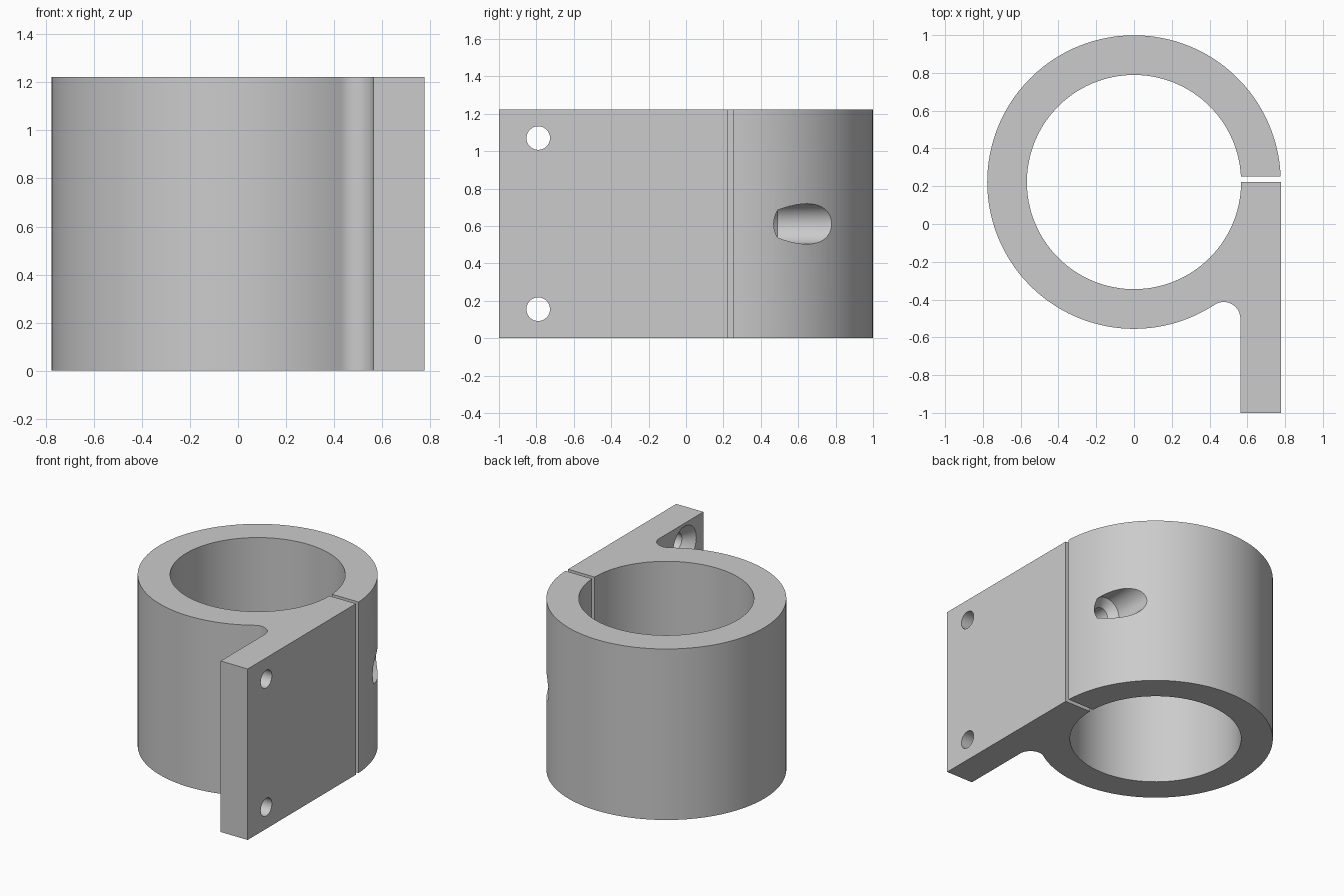
import bpy, bmesh
from math import sin, cos, asin, atan2, pi, sqrt, radians
from mathutils import Vector, Matrix

cube = bpy.data.objects.get("Cube")
if cube:
    bpy.data.objects.remove(cube, do_unlink=True)

HEIGHT = 1.222
CY, R_OUT, R_IN = 0.222, 0.777, 0.567     # ring
SLIT = 0.03
PLATE_IN = 0.563                          # inner face of the flange
R_FIL = 0.088                             # fillet between ring and flange

grey = bpy.data.materials.new("plain grey")
grey.use_nodes = True
grey.diffuse_color = (0.6, 0.6, 0.6, 1)
grey.node_tree.nodes["Principled BSDF"].inputs["Base Color"].default_value = (0.6, 0.6, 0.6, 1)


def arc(cx, cy, r, a, b, n):
    return [(cx + r * cos(a + (b - a) * i / n), cy + r * sin(a + (b - a) * i / n))
            for i in range(n + 1)]


def finish(name, bm):
    bmesh.ops.recalc_face_normals(bm, faces=bm.faces)
    mesh = bpy.data.meshes.new(name)
    bm.to_mesh(mesh)
    bm.free()
    mesh.materials.append(grey)
    obj = bpy.data.objects.new(name, mesh)
    bpy.context.collection.objects.link(obj)
    return obj


def turned_cutter(name, steps, matrix, n=48):
    """Solid of revolution from (distance, radius) steps along local z."""
    bm = bmesh.new()
    rings = [[bm.verts.new((x, y, d)) for x, y in arc(0, 0, r, 0, 2 * pi, n)[:-1]]
             for d, r in steps]
    for lo, hi in zip(rings, rings[1:]):
        for i in range(n):
            bm.faces.new((lo[i], lo[(i + 1) % n], hi[(i + 1) % n], hi[i]))
    bm.faces.new(rings[0])
    bm.faces.new(rings[-1])
    bm.transform(matrix)
    obj = finish(name, bm)
    obj.hide_render = True
    obj.hide_set(True)
    return obj


# Clamp outline: flange, split ring and fillet in one closed profile
fx = PLATE_IN - R_FIL
fy = CY - sqrt((R_OUT + R_FIL) ** 2 - fx ** 2)
tangent = atan2(fy - CY, fx)
outline = [(R_OUT, -1), (R_OUT, CY)]
outline += arc(0, CY, R_IN, 0, asin(SLIT / R_IN) - 2 * pi, 120)
outline += arc(0, CY, R_OUT, asin(SLIT / R_OUT), tangent + 2 * pi, 110)
outline += arc(fx, fy, R_FIL, tangent + pi, 0, 20)[1:]
outline += [(PLATE_IN, -1)]

bm = bmesh.new()
base = bm.faces.new([bm.verts.new((x, y, 0)) for x, y in outline])
top = bmesh.ops.extrude_face_region(bm, geom=[base])
bmesh.ops.translate(bm, vec=(0, 0, HEIGHT),
                    verts=[v for v in top["geom"] if isinstance(v, bmesh.types.BMVert)])
clamp = finish("split_ring_clamp", bm)

# Countersunk mounting holes, wide on the ring side of the flange
along_x = Matrix.Rotation(radians(90), 4, 'Y')
cutters = [turned_cutter("mounting_hole_cutter",
                         [(-0.02, 0.15), (0.067, 0.063), (0.3, 0.063)],
                         Matrix.Translation((PLATE_IN, -0.79, z)) @ along_x)
           for z in (0.155, 1.07)]

# Clamping screw hole: wide head bore, cone seat, then a shaft across the slit
along_y = Matrix.Rotation(radians(-90), 4, 'X')
cutters.append(turned_cutter("clamp_screw_cutter",
                             [(-0.15, 0.055), (0.437, 0.055), (0.49, 0.108), (1.1, 0.108)],
                             Matrix.Translation((0.65, 0, HEIGHT / 2)) @ along_y))

bpy.context.view_layer.objects.active = clamp
clamp.select_set(True)
for cutter in cutters:
    mod = clamp.modifiers.new(cutter.name, 'BOOLEAN')
    mod.operation = 'DIFFERENCE'
    mod.solver = 'EXACT'
    mod.object = cutter
    bpy.ops.object.modifier_apply(modifier=mod.name)
for cutter in cutters:
    bpy.data.objects.remove(cutter, do_unlink=True)

bpy.ops.object.shade_smooth_by_angle(angle=radians(25))
